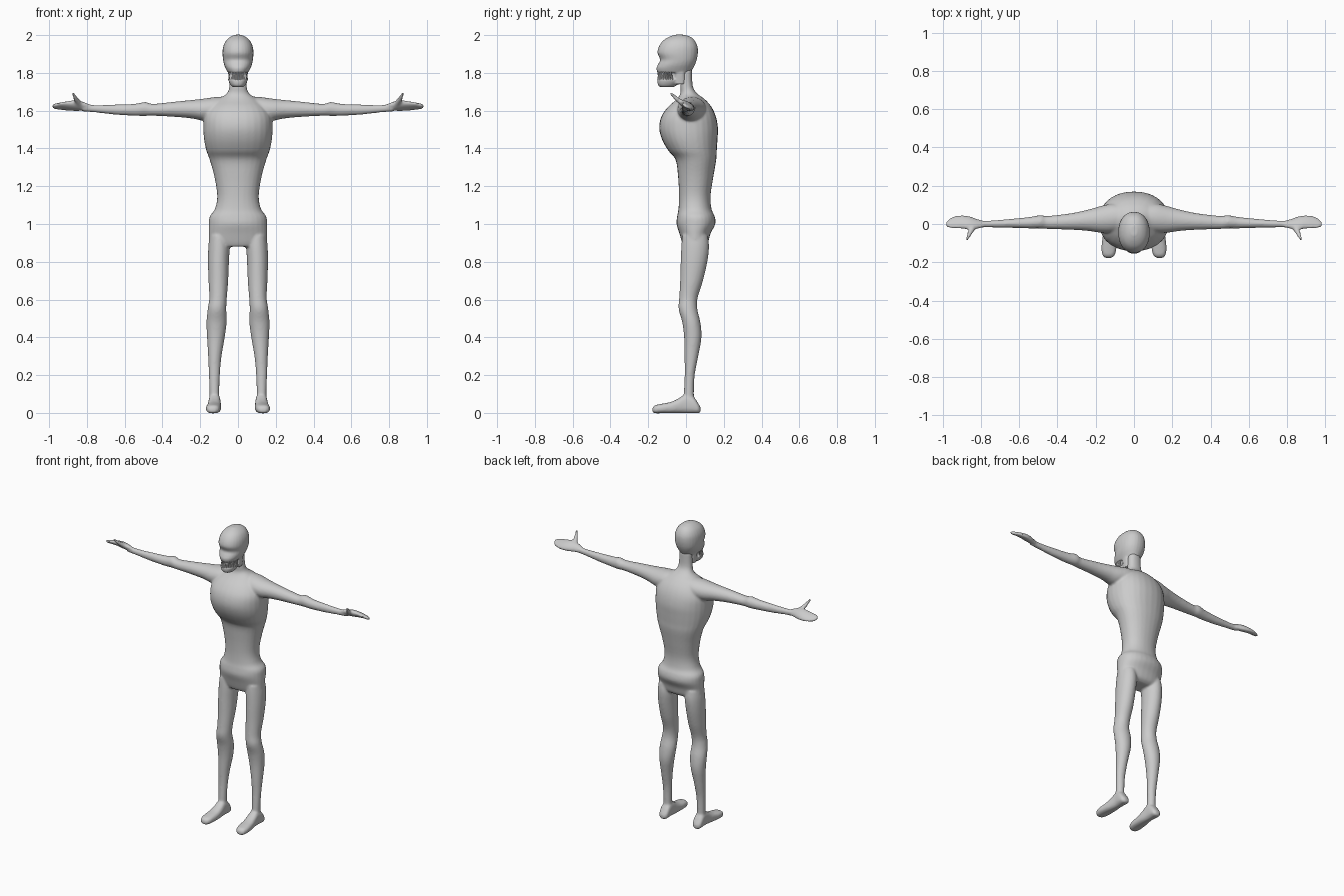
import bpy, bmesh, math
from mathutils import Vector, Matrix

grey = bpy.data.materials.new("plain grey")
grey.diffuse_color = (0.6, 0.6, 0.6, 1)


def catmull(a, b, c, d, t):
    return 0.5 * (2*b + (c - a)*t + (2*a - 5*b + 4*c - d)*t*t + (3*b - a - 3*c + d)*t**3)


def loft(bm, axis, rings, mirror=1, power=2.0, shear=0.0, n=28, sub=4):
    """Rings are (position along axis, low u, high u, low v, high v)."""
    path = []
    last = len(rings) - 1
    for i in range(last):
        quad = [rings[max(0, min(last, i + k))] for k in (-1, 0, 1, 2)]
        for s in range(sub):
            path.append([catmull(*p, s / sub) for p in zip(*quad)])
    path.append(rings[-1])
    loops = []
    for t, u0, u1, v0, v1 in path:
        loop = []
        for k in range(n):
            a = 2 * math.pi * k / n
            c, s = math.cos(a), math.sin(a)
            du = math.copysign(abs(c) ** (2 / power), c) * (u1 - u0) / 2
            dv = math.copysign(abs(s) ** (2 / power), s) * (v1 - v0) / 2
            u, v = (u0 + u1) / 2 + du, (v0 + v1) / 2 + dv - shear * du
            x, y, z = {"x": (t, u, v), "y": (u, t, v), "z": (u, v, t)}[axis]
            loop.append(bm.verts.new((x * mirror, y, z)))
        loops.append(loop)
    for a, b in zip(loops, loops[1:]):
        for k in range(n):
            bm.faces.new((a[k], a[(k + 1) % n], b[(k + 1) % n], b[k]))
    bm.faces.new(loops[0])
    bm.faces.new(loops[-1])


def spike(bm, base, tip, r0, r1, n=10):
    base, tip = Vector(base), Vector(tip)
    d = tip - base
    m = Matrix.Translation((base + tip) / 2) @ d.to_track_quat("Z", "Y").to_matrix().to_4x4()
    bmesh.ops.create_cone(bm, cap_ends=True, segments=n, radius1=r0, radius2=r1,
                          depth=d.length, matrix=m)


def sym(rows):
    """Rows (z, half width, front y, back y) to rings centred on x."""
    return [(z, -w, w, f, b) for z, w, f, b in rows]


def finish(name, bm, voxel=None, smooth=5):
    bmesh.ops.recalc_face_normals(bm, faces=bm.faces)
    me = bpy.data.meshes.new(name)
    bm.to_mesh(me)
    bm.free()
    ob = bpy.data.objects.new(name, me)
    bpy.context.collection.objects.link(ob)
    me.materials.append(grey)
    if voxel:  # fuse overlapping volumes into one skin
        r = ob.modifiers.new("fuse", "REMESH")
        r.mode, r.voxel_size, r.use_smooth_shade = "VOXEL", voxel, True
        s = ob.modifiers.new("soften", "SMOOTH")
        s.factor, s.iterations = 0.5, smooth
    return ob


body = bmesh.new()

# torso, pelvis and neck
loft(body, "z", sym([
    (0.88, 0.11, -0.01, 0.09), (0.90, 0.150, -0.02, 0.115), (0.95, 0.155, -0.035, 0.13),
    (1.00, 0.155, -0.05, 0.155), (1.04, 0.150, -0.047, 0.152), (1.08, 0.122, -0.04, 0.135),
    (1.15, 0.110, -0.037, 0.13), (1.25, 0.125, -0.042, 0.145), (1.34, 0.150, -0.055, 0.16),
    (1.39, 0.168, -0.095, 0.163), (1.45, 0.180, -0.128, 0.167), (1.51, 0.183, -0.142, 0.169),
    (1.57, 0.178, -0.13, 0.158), (1.62, 0.150, -0.095, 0.135), (1.66, 0.105, -0.05, 0.10),
    (1.69, 0.060, -0.03, 0.06), (1.73, 0.046, -0.03, 0.036), (1.82, 0.042, -0.03, 0.032)]),
    power=2.2)

for side in (-1, 1):
    # arm
    loft(body, "x", [
        (0.06, -0.03, 0.10, 1.57, 1.675), (0.12, -0.045, 0.105, 1.55, 1.672),
        (0.18, -0.045, 0.092, 1.546, 1.664), (0.24, -0.036, 0.075, 1.558, 1.657),
        (0.33, -0.03, 0.056, 1.567, 1.648), (0.45, -0.026, 0.042, 1.573, 1.636),
        (0.49, -0.023, 0.046, 1.572, 1.646), (0.55, -0.023, 0.036, 1.573, 1.636),
        (0.65, -0.02, 0.026, 1.579, 1.632), (0.75, -0.018, 0.018, 1.590, 1.630),
        (0.82, -0.018, 0.018, 1.596, 1.634)], side)
    # hand
    loft(body, "x", [
        (0.78, -0.016, 0.014, 1.60, 1.63), (0.82, -0.025, 0.026, 1.602, 1.644),
        (0.86, -0.03, 0.04, 1.603, 1.65), (0.90, -0.024, 0.045, 1.606, 1.645),
        (0.94, -0.023, 0.04, 1.610, 1.638), (0.97, -0.02, 0.024, 1.612, 1.634),
        (0.983, -0.010, 0.010, 1.616, 1.630)], side, shear=0.45)
    # thumb
    spike(body, (side * 0.835, -0.01, 1.632), (side * 0.862, -0.052, 1.664), 0.017, 0.012)
    spike(body, (side * 0.856, -0.045, 1.658), (side * 0.874, -0.082, 1.694), 0.013, 0.007)
    # leg
    loft(body, "z", [
        (0.04, 0.098, 0.152, -0.015, 0.045), (0.10, 0.099, 0.151, -0.012, 0.042),
        (0.20, 0.096, 0.154, -0.007, 0.046), (0.30, 0.087, 0.158, -0.008, 0.065),
        (0.40, 0.070, 0.164, -0.01, 0.082), (0.48, 0.060, 0.167, -0.02, 0.076),
        (0.55, 0.062, 0.160, -0.039, 0.06), (0.61, 0.059, 0.152, -0.036, 0.062),
        (0.70, 0.052, 0.156, -0.031, 0.09), (0.80, 0.048, 0.159, -0.028, 0.113),
        (0.88, 0.044, 0.157, -0.025, 0.122), (0.94, 0.05, 0.15, -0.02, 0.115)], side)
    # foot
    loft(body, "y", [
        (-0.178, 0.120, 0.148, 0.004, 0.024), (-0.165, 0.102, 0.164, -0.002, 0.040),
        (-0.13, 0.092, 0.170, -0.002, 0.048), (-0.08, 0.090, 0.166, -0.002, 0.058),
        (-0.04, 0.090, 0.160, -0.002, 0.076), (0.00, 0.092, 0.156, -0.002, 0.100),
        (0.04, 0.092, 0.158, -0.002, 0.085), (0.065, 0.096, 0.154, -0.002, 0.050),
        (0.077, 0.110, 0.140, 0.004, 0.030)], side, power=2.6)
finish("body", body, 0.007)

head = bmesh.new()
# skull with brow and upper jaw
loft(head, "z", sym([
    (1.802, 0.054, -0.152, 0.025), (1.825, 0.066, -0.156, 0.038), (1.845, 0.074, -0.148, 0.048),
    (1.87, 0.079, -0.137, 0.057), (1.905, 0.082, -0.151, 0.063), (1.94, 0.078, -0.143, 0.061),
    (1.97, 0.064, -0.122, 0.047), (1.99, 0.042, -0.092, 0.025), (2.002, 0.016, -0.06, -0.01)]),
    power=2.2)
# lower jaw
loft(head, "z", sym([
    (1.724, 0.026, -0.135, -0.07), (1.734, 0.038, -0.147, -0.05),
    (1.752, 0.048, -0.151, -0.03), (1.768, 0.052, -0.150, -0.025)]), power=2.2)
# jaw hinge and mouth interior
loft(head, "z", sym([(1.74, 0.046, -0.065, 0.0), (1.83, 0.056, -0.065, 0.0)]), power=3)
loft(head, "z", sym([(1.75, 0.036, -0.12, -0.03), (1.82, 0.036, -0.12, -0.03)]))
finish("head", head, 0.005, 4)

# pointed teeth around both jaws
for name, root, tip, shift in (("upper_teeth", 1.808, 1.772, 0), ("lower_teeth", 1.762, 1.800, 0.5)):
    teeth = bmesh.new()
    for k in range(17):
        a = math.pi * (k + shift - 8) / 17
        x, y = 0.047 * math.sin(a), -0.075 - 0.071 * math.cos(a)
        spike(teeth, (x, y, root), (x, y, tip), 0.007, 0.0005, 6)
    finish(name, teeth)
